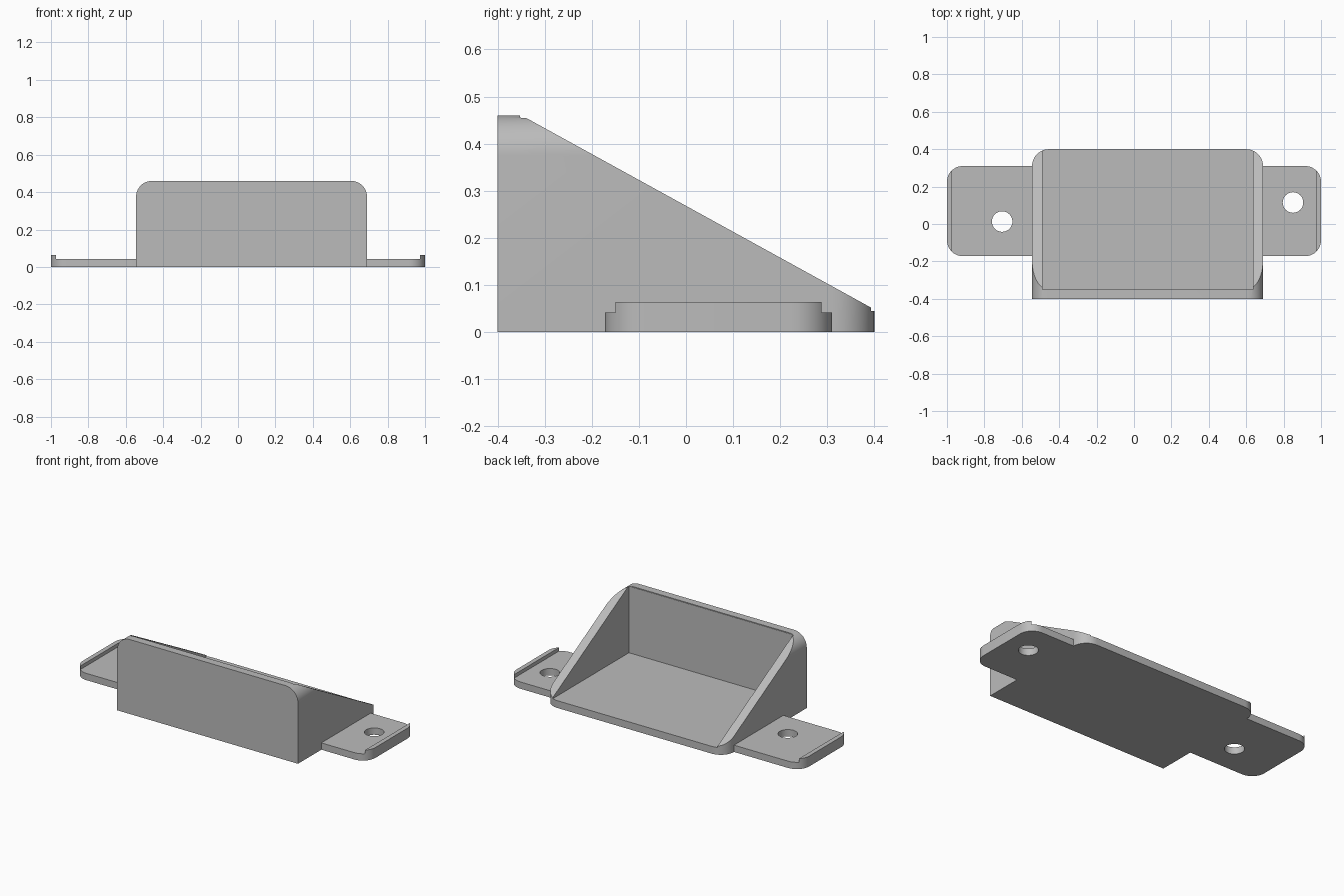
import bpy, bmesh
from math import sin, cos, pi, radians
from mathutils import Vector

cube = bpy.data.objects.get("Cube")
if cube:
    bpy.data.objects.remove(cube)

GREY = (0.5, 0.5, 0.5, 1)
grey = bpy.data.materials.new("plain_grey")
grey.use_nodes = True
grey.diffuse_color = GREY
grey.node_tree.nodes["Principled BSDF"].inputs["Base Color"].default_value = GREY

LEFT, RIGHT = 0.69, -0.545      # outer side faces of the tray
FRONT, BACK, TOP = -0.4, 0.4, 0.46
FLOOR, WALL = 0.045, 0.055
PLATE, LIP = 0.042, 0.064


def prism(name, outline, axis, low, high):
    """Extrude a 2D outline along an axis between two positions."""
    place = {"x": lambda a, b, d: (d, a, b),
             "y": lambda a, b, d: (a, d, b),
             "z": lambda a, b, d: (a, b, d)}[axis]
    bm = bmesh.new()
    face = bm.faces.new([bm.verts.new(place(a, b, low)) for a, b in outline])
    out = bmesh.ops.extrude_face_region(bm, geom=[face])
    moved = [v for v in out["geom"] if isinstance(v, bmesh.types.BMVert)]
    bmesh.ops.translate(bm, verts=moved, vec=Vector(place(0, 0, high - low)))
    bmesh.ops.recalc_face_normals(bm, faces=bm.faces)
    mesh = bpy.data.meshes.new(name)
    bm.to_mesh(mesh)
    bm.free()
    mesh.materials.append(grey)
    obj = bpy.data.objects.new(name, mesh)
    bpy.context.collection.objects.link(obj)
    return obj


def box_outline(a0, b0, a1, b1):
    return [(a0, b0), (a1, b0), (a1, b1), (a0, b1)]


def arc(a, b, r, start, steps=12):
    """Quarter circle, counter-clockwise from the start angle in degrees."""
    angles = [radians(start) + pi / 2 * i / steps for i in range(steps + 1)]
    return [(a + r * cos(t), b + r * sin(t)) for t in angles]


def round_top(a0, b0, a1, b1, r):
    """Rectangle whose two upper corners are rounded."""
    return ([(a0, b0), (a1, b0)] + arc(a1 - r, b1 - r, r, 0)
            + arc(a0 + r, b1 - r, r, 90))


def combine(obj, tool, operation):
    """Apply a boolean and discard its tool."""
    tool.hide_render = True
    mod = obj.modifiers.new(operation, "BOOLEAN")
    mod.operation, mod.object, mod.solver = operation, tool, "EXACT"
    bpy.context.view_layer.update()
    graph = bpy.context.evaluated_depsgraph_get()
    mesh = bpy.data.meshes.new_from_object(obj.evaluated_get(graph))
    obj.modifiers.clear()
    obj.data = mesh
    bpy.data.objects.remove(tool)


# Wedge tray: sloped side profile, trimmed by rounded front and plan outlines
slope = [(FRONT, 0), (BACK, 0), (BACK, 0.048), (-0.34, 0.455),
         (-0.352, 0.456), (-0.352, TOP), (FRONT, TOP)]
tray = prism("wedge_tray", slope, "x", RIGHT, LEFT)
combine(tray, prism("front_trim", round_top(RIGHT, -0.1, LEFT, TOP, 0.085),
                    "y", -0.6, 0.6), "INTERSECT")
combine(tray, prism("plan_trim", round_top(RIGHT, -0.6, LEFT, BACK, 0.09),
                    "z", -0.1, 0.6), "INTERSECT")
# Open hollow behind the front wall
combine(tray, prism("hollow", box_outline(RIGHT + WALL, -0.35, LEFT - WALL, 0.6),
                    "z", FLOOR, 0.7), "DIFFERENCE")
parts = [tray]


def mounting_tab(name, side, root, hole):
    """Rounded mounting plate with a raised lip on its outer end."""
    r, y0, y1 = 0.085, -0.172, 0.31
    outline = ([(root, y0)] + [(side * x, y) for x, y in
               arc(1 - r, y0 + r, r, 270) + arc(1 - r, y1 - r, r, 0)]
               + [(root, y1)])
    tab = prism(name, outline, "z", 0, LIP)
    x0, x1 = sorted((side * 0.3, side * 0.972))
    combine(tab, prism("step", box_outline(x0, -1, x1, 1), "z", PLATE, 0.2),
            "DIFFERENCE")
    circle = [(hole[0] + 0.055 * cos(t * pi / 16),
               hole[1] + 0.055 * sin(t * pi / 16)) for t in range(32)]
    combine(tab, prism("bolt_hole", circle, "z", -0.1, 0.2), "DIFFERENCE")
    parts.append(tab)


mounting_tab("left_mounting_tab", 1, LEFT, (0.85, 0.115))
mounting_tab("right_mounting_tab", -1, RIGHT, (-0.705, 0.013))

# Smooth the rounded corners and keep the edges crisp
bpy.ops.object.select_all(action="DESELECT")
for part in parts:
    part.select_set(True)
bpy.context.view_layer.objects.active = tray
bpy.ops.object.shade_smooth_by_angle(angle=radians(25))
